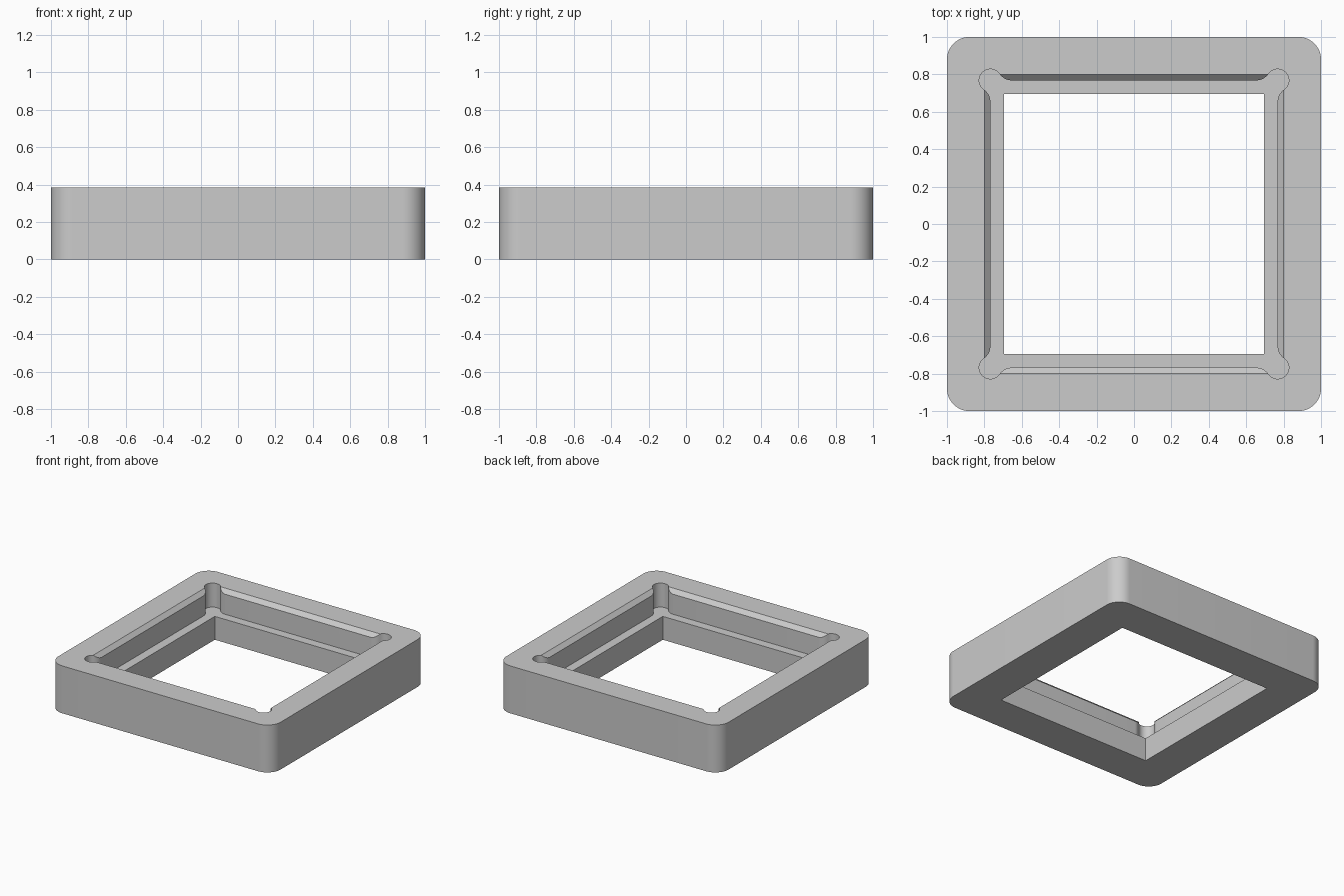
import bpy, bmesh
from math import sqrt, atan2, pi, cos, sin, radians

HEIGHT = 0.385
LEDGE = 0.19
HOLE = 0.695      # half width of the through opening
POCKET = 0.768    # half width of the upper recess
RELIEF = 0.06     # radius of the corner reliefs
BLEND = 0.08      # radius blending relief into wall

if "Cube" in bpy.data.objects:
    bpy.data.objects.remove(bpy.data.objects["Cube"])

grey = bpy.data.materials.new("light grey")
grey.use_nodes = True
colour = (0.6, 0.6, 0.6, 1)
grey.diffuse_color = colour
grey.node_tree.nodes["Principled BSDF"].inputs["Base Color"].default_value = colour


def arc(cx, cy, r, start, end, steps):
    return [(cx + r * cos(start + (end - start) * i / steps),
             cy + r * sin(start + (end - start) * i / steps))
            for i in range(steps + 1)]


def four_corners(corner):
    """Repeat one corner's outline around the square."""
    points = []
    for _ in range(4):
        points += corner
        corner = [(-y, x) for x, y in corner]
    return points


def square(half):
    return four_corners([(half, half)])


def prism(name, lower, upper, z0, z1):
    """Solid joining two matching outlines at two heights."""
    bm = bmesh.new()
    a = [bm.verts.new((x, y, z0)) for x, y in lower]
    b = [bm.verts.new((x, y, z1)) for x, y in upper]
    bm.faces.new(a[::-1])
    bm.faces.new(b)
    n = len(a)
    for i in range(n):
        j = (i + 1) % n
        bm.faces.new((a[i], a[j], b[j], b[i]))
    mesh = bpy.data.meshes.new(name)
    bm.to_mesh(mesh)
    bm.free()
    mesh.materials.append(grey)
    obj = bpy.data.objects.new(name, mesh)
    bpy.context.collection.objects.link(obj)
    return obj


# Outer block with rounded vertical corners
radius = 0.12
outer = four_corners(arc(1 - radius, 1 - radius, radius, 0, pi / 2, 16))
frame = prism("square_frame", outer, outer, 0, HEIGHT)

# Recess outline: round corner relief blended into the straight walls
reach = sqrt(RELIEF ** 2 + 2 * RELIEF * BLEND)
tilt = atan2(reach, BLEND)
corner = arc(POCKET + BLEND, POCKET - reach, BLEND, pi, pi - tilt, 8)
corner += arc(POCKET, POCKET, RELIEF, -tilt, pi / 2 + tilt, 24)[1:]
corner += arc(POCKET - reach, POCKET + BLEND, BLEND, tilt - pi / 2, -pi / 2, 8)[1:]
recess = four_corners(corner)

# Through opening, recess above the ledge, and chamfer along the top edge
chamfer = 0.032
margin = 0.04
cutters = [
    prism("opening_cutter", square(HOLE), square(HOLE), -0.1, HEIGHT + 0.1),
    prism("recess_cutter", recess, recess, LEDGE, HEIGHT + 0.1),
    prism("chamfer_cutter", square(POCKET - margin / 2), square(POCKET + chamfer + margin),
          HEIGHT - chamfer - margin / 2, HEIGHT + margin),
]
for cutter in cutters:
    cut = frame.modifiers.new(cutter.name, "BOOLEAN")
    cut.operation = "DIFFERENCE"
    cut.solver = "EXACT"
    cut.object = cutter
    cutter.hide_render = True

# Apply the cuts and remove the cutters
bpy.context.view_layer.objects.active = frame
frame.select_set(True)
for cutter in cutters:
    bpy.ops.object.modifier_apply(modifier=cutter.name)
    bpy.data.objects.remove(cutter)
bpy.ops.object.shade_smooth_by_angle(angle=radians(30))
